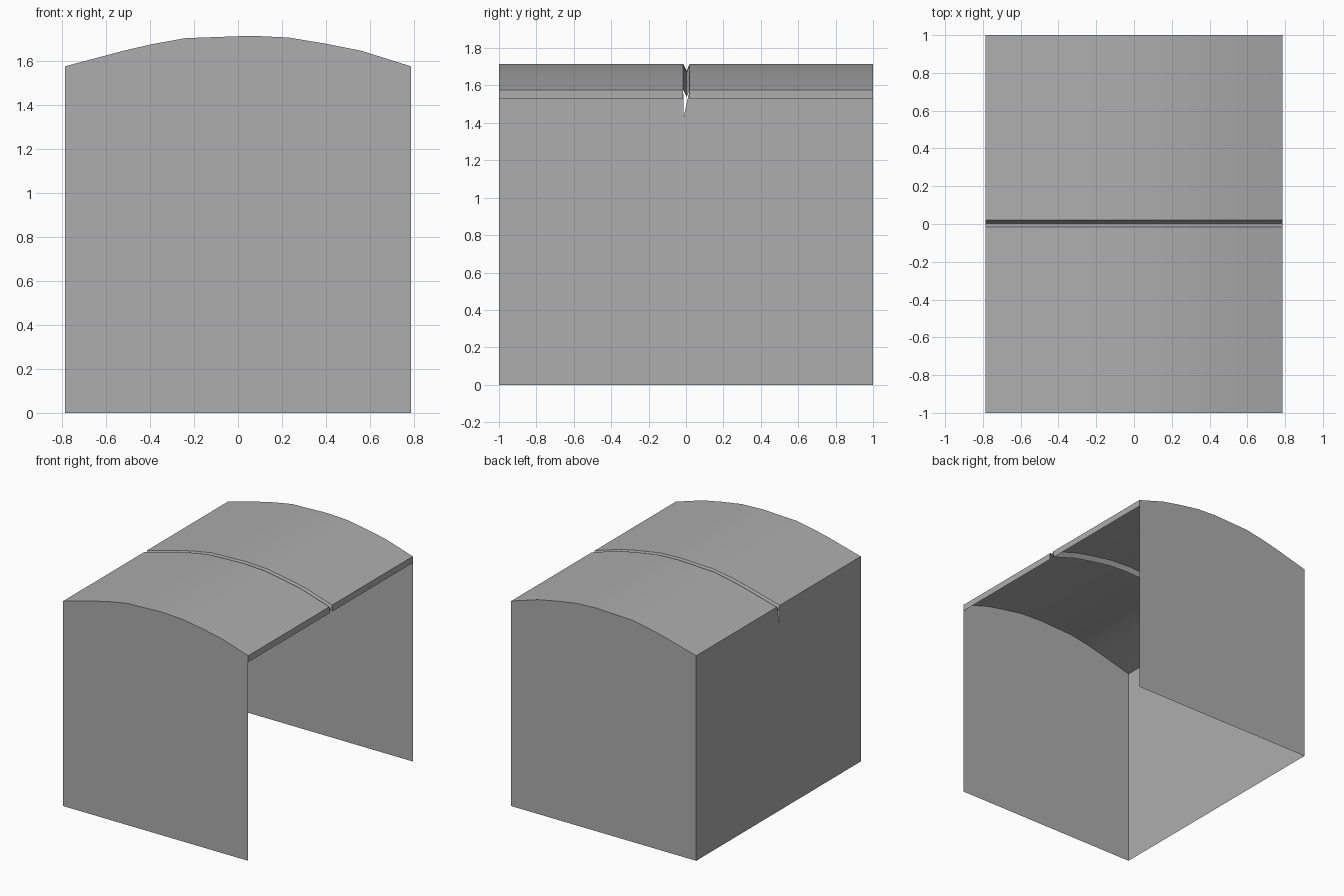
import bpy, bmesh, math

cube = bpy.data.objects.get("Cube")
if cube:
    bpy.data.objects.remove(cube, do_unlink=True)

LEFT, RIGHT, EAVE = -0.787, 0.787, 1.577
LIP = 0.05
# Arched roof line, from one eave to the other
ARCH = [(LEFT, EAVE), (-0.52, 1.648), (-0.39, 1.678), (-0.24, 1.705), (0.06, 1.716),
        (0.23, 1.708), (0.4, 1.68), (0.56, 1.648), (RIGHT, EAVE)]
# Pressed groove across the roof: position along y and depth
GROOVE = [(-0.015, 0), (0.003, 0.038), (0.02, 0)]

grey = bpy.data.materials.new("plain_grey")
grey.use_nodes = True
colour = (0.42, 0.42, 0.42, 1)
grey.diffuse_color = colour
grey.node_tree.nodes["Principled BSDF"].inputs["Base Color"].default_value = colour


def sheet(name, polygons, smooth=False):
    """Make one thin sheet object from outlines given as point lists."""
    bm = bmesh.new()
    for points in polygons:
        bm.faces.new([bm.verts.new(p) for p in points])
    bmesh.ops.remove_doubles(bm, verts=bm.verts, dist=0.0005)
    mesh = bpy.data.meshes.new(name)
    bm.to_mesh(mesh)
    bm.free()
    mesh.materials.append(grey)
    obj = bpy.data.objects.new(name, mesh)
    bpy.context.collection.objects.link(obj)
    if smooth:
        bpy.ops.object.select_all(action="DESELECT")
        obj.select_set(True)
        bpy.context.view_layer.objects.active = obj
        bpy.ops.object.shade_smooth_by_angle(angle=math.radians(30))
    return obj


# End walls with arched tops
for name, y in (("front_wall", -1), ("back_wall", 1)):
    outline = [(RIGHT, y, 0)] + [(x, y, z) for x, z in reversed(ARCH)] + [(LEFT, y, 0)]
    sheet(name, [outline if y > 0 else outline[::-1]])

# Roof skin swept along the arch, dipping at the groove
stations = [(-1, 0)] + GROOVE + [(1, 0)]
roof = []
for (x0, z0), (x1, z1) in zip(ARCH, ARCH[1:]):
    for (y0, d0), (y1, d1) in zip(stations, stations[1:]):
        roof.append([(x0, y0, z0 - d0), (x1, y0, z1 - d0),
                     (x1, y1, z1 - d1), (x0, y1, z0 - d1)])
sheet("arched_roof", roof, smooth=True)

# Closed side wall with a narrow pointed slit below the groove
y_front, y_back = GROOVE[0][0], GROOVE[-1][0]
sheet("closed_side_wall", [[
    (LEFT, -1, 0), (LEFT, -1, EAVE), (LEFT, y_front, EAVE), (LEFT, -0.013, 1.43),
    (LEFT, y_back, EAVE), (LEFT, 1, EAVE), (LEFT, 1, 0)]])

# Short lip hanging from the eave over the open side, split at the groove
sheet("open_side_lip", [
    [(RIGHT, a, EAVE - LIP), (RIGHT, b, EAVE - LIP), (RIGHT, b, EAVE), (RIGHT, a, EAVE)]
    for a, b in ((-1, y_front), (y_back, 1))])
